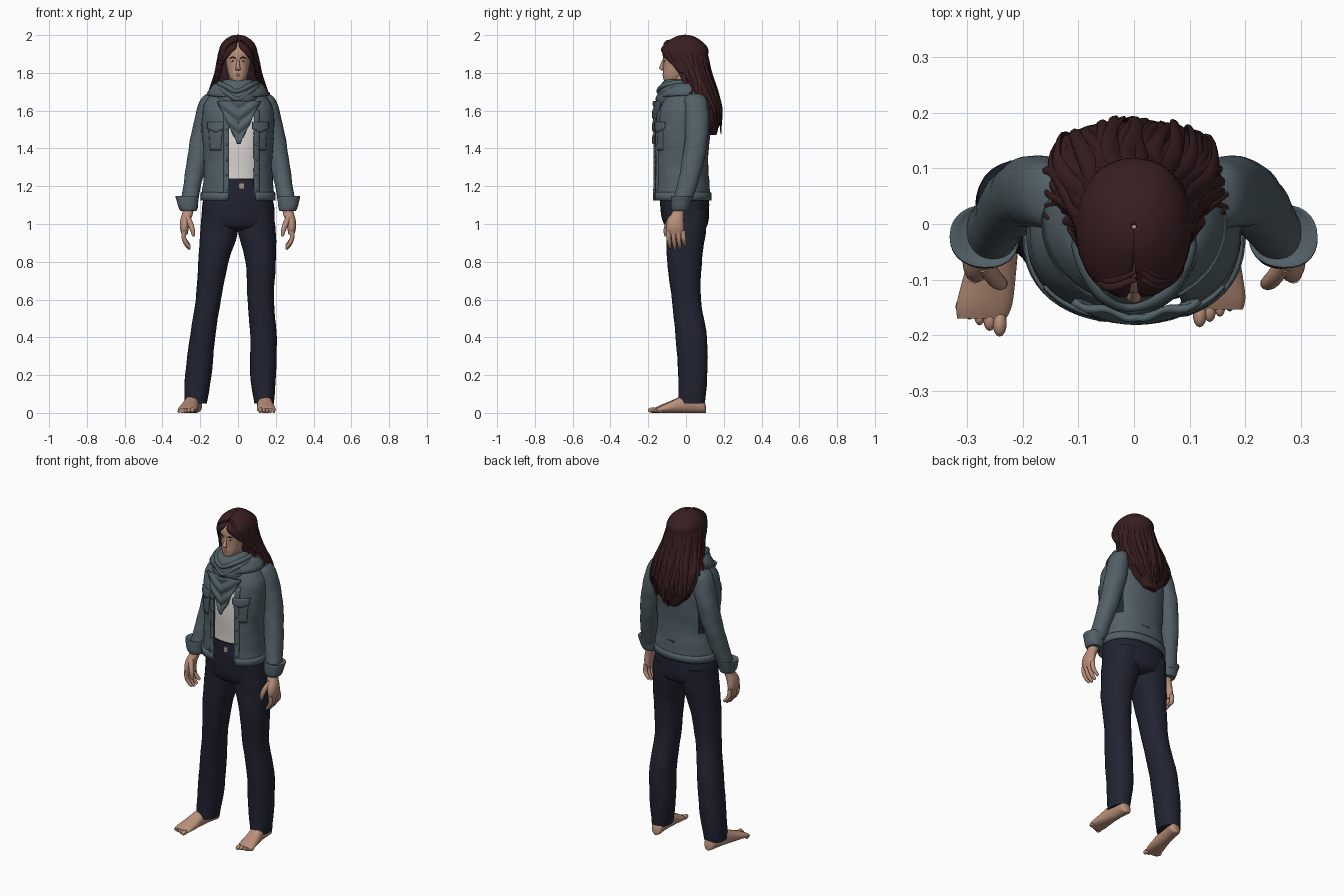
import bpy, bmesh, math, random
from mathutils import Vector
random.seed(4)
pi = math.pi

def material(name, r, g, b):
    m = bpy.data.materials.new(name)
    m.diffuse_color = (r, g, b, 1)
    return m
DENIM = material("grey blue denim", .085, .118, .138)
SCARF = material("grey scarf", .085, .122, .137)
NAVY = material("dark navy trousers", .015, .017, .032)
HAIR = material("dark red brown hair", .04, .013, .014)
SKIN = material("skin", .49, .28, .195)
LIPS = material("lips", .36, .16, .12)
WHITE = material("white cotton", .72, .69, .66)
METAL = material("buckle metal", .4, .3, .25)

def build(name, verts, faces, mat, thick=0):
    me = bpy.data.meshes.new(name)
    me.from_pydata([tuple(v) for v in verts], [], faces)
    bm = bmesh.new()
    bm.from_mesh(me)
    bmesh.ops.recalc_face_normals(bm, faces=bm.faces[:])
    bm.to_mesh(me)
    bm.free()
    me.materials.append(mat)
    me.shade_smooth()
    me.set_sharp_from_angle(angle=.9)
    ob = bpy.data.objects.new(name, me)
    bpy.context.collection.objects.link(ob)
    if thick:
        mod = ob.modifiers.new("thickness", 'SOLIDIFY')
        mod.thickness, mod.offset = thick, 0
    return ob

def spline(rows, k):
    out = []
    for i in range(len(rows) - 1):
        q = [rows[max(i - 1, 0)], rows[i], rows[i + 1], rows[min(i + 2, len(rows) - 1)]]
        for j in range(k):
            t = j / k
            out.append([.5 * (2*b + (c-a)*t + (2*a-5*b+4*c-d)*t*t + (3*b-a-3*c+d)*t**3)
                        for a, b, c, d in zip(*q)])
    return out + [list(rows[-1])]

def loft(name, rows, mat, axis='z', n=28, k=4, e=2.2, wr=0, wf=3, thick=0, ref=(1, 0, 0)):
    """Rows are x, y, z, half width, half depth and optionally left/right front gap."""
    R = spline(rows, k)
    gap = len(rows[0]) == 7
    m = n + 1 if gap else n
    V, F = [], []
    for i, r in enumerate(R):
        c, ru, rv = Vector(r[:3]), max(r[3], .001), max(r[4], .001)
        u, v = Vector((1, 0, 0)), Vector((0, 1, 0)) if axis == 'z' else Vector((0, 0, 1))
        if axis == 'path':
            t = (Vector(R[min(i+1, len(R)-1)][:3]) - Vector(R[max(i-1, 0)][:3])).normalized()
            u = Vector(ref)
            u = (u - t * t.dot(u)).normalized()
            v = t.cross(u)
        a, b = 0, 2 * pi
        if gap:
            a = math.asin(min(max(r[6], 0) / ru, .98) ** (e / 2))
            b = 2 * pi - math.asin(min(max(r[5], 0) / ru, .98) ** (e / 2))
        for j in range(m):
            p = a + (b - a) * j / n
            s, co = math.sin(p), -math.cos(p)
            w = 1 + wr * (math.sin(wf * p + 38 * r[2]) + .6 * math.sin(2 * p - 71 * r[2]))
            V.append(c + u * math.copysign(abs(s) ** (2/e), s) * ru * w
                     + v * math.copysign(abs(co) ** (2/e), co) * rv * w)
    for i in range(len(R) - 1):
        for j in range(n):
            j2 = j + 1 if gap else (j + 1) % n
            F.append((i*m + j, i*m + j2, (i+1)*m + j2, (i+1)*m + j))
    if not gap:
        F += [tuple(range(n)), tuple(range((len(R)-1)*m, len(R)*m))]
    return build(name, V, F, mat, thick)

def patch(name, fn, mat, nu=12, nv=8, thick=.008):
    V = [fn(i / nu, j / nv) for i in range(nu + 1) for j in range(nv + 1)]
    w = nv + 1
    F = [(i*w + j, i*w + j + 1, (i+1)*w + j + 1, (i+1)*w + j) for i in range(nu) for j in range(nv)]
    return build(name, V, F, mat, thick)

def ball(name, loc, size, mat):
    V = loft(name, [(loc[0], loc[1], loc[2] - size[2] * math.cos(a), size[0] * math.sin(a), size[1] * math.sin(a))
                    for a in [pi * i / 8 for i in range(9)]], mat, n=14, k=1, e=2)
    return V

# Trousers
loft("trouser_hips", [(0, -.01, 1.24, .15, .125), (0, -.01, 1.15, .18, .13), (0, -.005, 1.06, .193, .128),
                      (0, 0, .99, .185, .112), (0, 0, .965, .1, .07)], NAVY, wr=.006)
loft("trouser_leg_left", [(-.095, 0, 1.08, .09, .115), (-.1, 0, .96, .1, .105), (-.13, -.008, .8, .08, .092),
     (-.157, .002, .6, .067, .077), (-.188, .028, .4, .067, .083), (-.21, .036, .2, .07, .077),
     (-.225, .03, .05, .06, .07)], NAVY, wr=.009, k=6)
loft("trouser_leg_right", [(.095, 0, 1.08, .09, .115), (.1, 0, .96, .1, .105), (.12, -.008, .8, .08, .092),
     (.12, .002, .6, .07, .077), (.135, .028, .4, .07, .083), (.133, .036, .2, .068, .077),
     (.138, .03, .05, .052, .07)], NAVY, wr=.009, k=6)
loft("waistband", [(0, -.01, 1.195, .17, .135), (0, -.01, 1.238, .158, .133)], NAVY, k=2)
build("buckle", [(.02 + x * .014, -.147 + y * .005, 1.2 + z * .016) for x in (-1, 1) for y in (-1, 1) for z in (-1, 1)],
      [(0, 1, 3, 2), (4, 6, 7, 5), (0, 4, 5, 1), (2, 3, 7, 6), (0, 2, 6, 4), (1, 5, 7, 3)], METAL)

# Bare feet, big toe on the inner side
for side, heel, toe, length in ((-1, -.222, -.275, 1.06), (1, .135, .152, .96)):
    rows = []
    for y, w, h in ((.107, .012, .015), (.092, .033, .035), (.04, .037, .055), (-.02, .04, .045),
                    (-.08, .046, .031), (-.135, .05, .019), (-.16, .044, .012)):
        t = (.1 - y) / .27
        rows.append((heel + (toe - heel) * t, y * length if y < 0 else y, h, w, h))
    loft("foot", rows, SKIN, axis='y', n=20)
    for i in range(5):
        r = .016 - .0018 * i
        ball("toe", (toe - side * (.034 - i * .018), (-.168 + .007 * i) * length, r * .9), (r * .8, r * 1.5, r * .9), SKIN)

# Shirt
loft("shirt", [(0, -.015, 1.2, .14, .118), (0, -.015, 1.3, .145, .122), (0, -.015, 1.45, .155, .128),
               (0, -.01, 1.6, .14, .11), (0, -.005, 1.69, .07, .06)], WHITE, wr=.006)

# Open denim jacket body
G = (.048, .085)
JR = [(0, -.022, 1.13, .19, .147, .052, .095), (0, -.022, 1.2, .182, .143) + G, (0, -.026, 1.3, .175, .138) + G,
      (0, -.024, 1.4, .18, .14) + G, (0, -.02, 1.5, .187, .144) + G, (0, -.012, 1.6, .182, .136) + G,
      (0, -.005, 1.66, .158, .112, .05, .07), (0, 0, 1.7, .12, .09, .045, .045), (0, 0, 1.74, .085, .075, .03, .03)]
jacket = loft("jacket_body", JR, DENIM, n=48, e=2.3, wr=.008, thick=.01)
jacket.data.materials.append(NAVY)
for f in jacket.data.polygons:      # dark gaps below the arms
    c = f.center
    if abs(c.x) > .135 and .01 < c.y < .09 and 1.29 < c.z < 1.42:
        f.material_index = 1
JS = spline(JR, 8)
def front(x, z):
    r = min(JS, key=lambda q: abs(q[2] - z))
    return r[1] - r[4] * max(0, 1 - min(1, abs(x) / r[3]) ** 2.3) ** (1 / 2.3) - .006
loft("jacket_hem_band", [(0, -.022, 1.125, .194, .151, .052, .095), (0, -.022, 1.168, .191, .151, .05, .09)],
     DENIM, n=48, e=2.3, k=2, thick=.012)
for x0, x1 in ((-.075, -.048), (.085, .112)):
    patch("front_placket", lambda u, v: (x0 + (x1-x0)*u, front(x0 + (x1-x0)*u, 1.14 + .46*v), 1.14 + .46*v),
          DENIM, 3, 16)
    for i in range(5):
        z, x = 1.18 + i * .08, (x0 + x1) / 2
        ball("jacket_button", (x, front(x, z) - .004, z), (.006, .004, .006), DENIM)
for s in (-1, 1):
    def flap(u, v):
        x = s * (.118 + (u - .5) * .085)
        z = 1.54 - v * (.035 + .022 * (1 - abs(2*u - 1)))
        return (x, front(x, z) - .003, z)
    patch("pocket_flap", flap, DENIM, 10, 4)
    def pouch(u, v):
        x = s * (.118 + (u - .5) * (.075 - .02 * v))
        return (x, front(x, 1.53 - .14 * v) + .001, 1.53 - .14 * v)
    patch("chest_pocket", pouch, DENIM, 8, 8)
    def collar(u, v):
        p = .35 + u * (pi - .35)
        w = 1 + v * (.5 + .12 * (1 - u))
        return (s * .104 * w * math.sin(p), .005 - .092 * w * math.cos(p),
                1.735 + .02 * u - .062 * v ** 1.3 + .012 * math.sin(pi * v))
    patch("collar", collar, DENIM, 14, 5)

    # Sleeve and turned-up cuff
    loft("sleeve", [(s*.135, .045, 1.695, .02, .03), (s*.15, .05, 1.665, .045, .056), (s*.163, .055, 1.6, .056, .065),
         (s*.185, .058, 1.5, .058, .063), (s*.205, .048, 1.4, .056, .06), (s*.224, .03, 1.3, .052, .058),
         (s*.243, .005, 1.2, .047, .053), (s*.26, -.022, 1.11, .045, .05)], DENIM, wr=.016, wf=2, k=6)
    loft("cuff", [(s*.262, -.03, 1.068, .042, .043), (s*.264, -.03, 1.085, .05, .05), (s*.267, -.026, 1.12, .057, .054),
                  (s*.268, -.022, 1.148, .062, .056), (s*.262, -.018, 1.142, .045, .045)], DENIM, wr=.012, k=3)

    # Hand
    loft("palm", [(s*.264, -.032, 1.1, .03, .03), (s*.266, -.042, 1.06, .029, .032), (s*.278, -.055, 1.02, .028, .043),
                  (s*.284, -.058, .98, .024, .047), (s*.282, -.056, .945, .016, .042)], SKIN, n=18)
    for i in range(4):
        y, d = -.094 + i * .026, (.008, 0, .005, .02)[i]
        loft("finger", [(s*.286, y, .965, .013, .013), (s*.286, y + .003, .925, .0125, .0125),
                        (s*.272, y + .007, .89 + d * .6, .011, .011), (s*.255, y + .01, .866 + d, .007, .007)],
             SKIN, 'path', n=10, k=3)
    loft("thumb", [(s*.27, -.07, 1.035, .016, .02), (s*.252, -.095, 1.0, .015, .016), (s*.24, -.106, .965, .013, .013),
                   (s*.235, -.106, .935, .007, .008)], SKIN, 'path', n=10, k=3)

# Neck and head
loft("neck", [(0, -.01, 1.64, .058, .055), (0, -.02, 1.72, .049, .05), (0, -.025, 1.82, .048, .05)], SKIN)
loft("head", [(0, -.08, 1.747, .02, .027), (0, -.072, 1.757, .035, .044), (0, -.062, 1.785, .049, .06),
              (0, -.045, 1.83, .06, .076), (0, -.036, 1.87, .066, .086), (0, -.03, 1.92, .068, .09),
              (0, -.02, 1.965, .045, .062), (0, -.02, 1.98, .01, .015)], SKIN, e=2.25)
loft("nose", [(0, -.114, 1.876, .007, .006), (0, -.124, 1.85, .008, .009), (0, -.131, 1.828, .012, .011),
              (0, -.126, 1.817, .013, .01), (0, -.115, 1.811, .006, .004)], SKIN, n=14)
for s in (-1, 1):
    ball("eye", (s*.027, -.109, 1.863), (.013, .007, .006), WHITE)
    ball("iris", (s*.027, -.1145, 1.863), (.005, .003, .005), HAIR)
    loft("eyebrow", [(s*.012, -.121, 1.877, .002, .003), (s*.028, -.117, 1.882, .003, .004),
                     (s*.046, -.1, 1.876, .002, .002)], HAIR, 'path', n=8, ref=(0, 1, 0))
loft("lips", [(-.021, -.111, 1.789, .002, .002), (0, -.12, 1.79, .006, .007), (.021, -.111, 1.789, .002, .002)],
     LIPS, 'path', n=10, ref=(0, 1, 0))

# Draped scarf: neck wrap, folds and front point
loft("scarf_wrap", [(0, -.03, 1.765, .07, .07), (0, -.035, 1.755, .088, .085), (0, -.038, 1.72, .112, .103),
                    (0, -.038, 1.67, .118, .115), (0, -.038, 1.62, .105, .11)], SCARF, wr=.02, wf=4)
def bib(u, v):
    x = (2*u - 1) * (.108 * (1 - v) + .006)
    z = 1.65 - .225 * v
    return (x + .004, -.169 + 2.2 * x * x + .006 * math.sin(z * 95 - abs(x) * 75) + .02 * max(0, .25 - v), z)
patch("scarf_point", bib, SCARF, 20, 28, .012)
for i in range(5):
    z, w = 1.7 - i * .042, .098 + .006 * math.sin(i * 2)
    h = 1.745 - i * .016
    loft("scarf_fold", [(-w * .8, .03, h + .005, .008, .01), (-w, -.04, h, .013, .014),
                        (-w * .62, -.118, (h + z) / 2 + .004, .014, .015), (.006 * (i % 3 - 1), -.143 - .005 * min(i, 3), z, .011, .016),
                        (w * .62, -.118, (h + z) / 2 + .009, .014, .015), (w, -.04, h + .004, .013, .014),
                        (w * .8, .03, h, .008, .01)], SCARF, 'path', n=12, k=6, ref=(0, .6, .8))

# Hair: scalp cap with open face, long mane, then loose locks
loft("hair_cap", [(0, -.005, 1.998, .004, .004, 0, 0), (0, -.005, 1.99, .04, .045, 0, 0), (0, -.006, 1.962, .077, .09, .004, .004),
                  (0, -.008, 1.93, .095, .119, .012, .012), (0, -.006, 1.895, .1, .12, .046, .046),
                  (0, 0, 1.85, .1, .115, .078, .078), (0, .01, 1.8, .105, .11, .1, .1)],
     HAIR, n=40, wr=.006, wf=11, thick=.008)
loft("hair_mane", [(0, .03, 1.93, .082, .082), (0, .042, 1.8, .11, .083), (0, .082, 1.7, .14, .075),
                   (0, .125, 1.6, .14, .055), (0, .13, 1.53, .1, .045), (0, .135, 1.47, .04, .025)],
     HAIR, n=56, k=6, wr=.028, wf=13)
def lock(pts, width, a, wave):
    ph = random.uniform(0, 6)
    pts = spline(pts, 4)
    last = len(pts) - 1
    rows = []
    for i, p in enumerate(pts):
        t = i / last
        w = wave * t * math.sin(11 * t + ph)
        r = width * (.35 + 1.3 * t) if t < .5 else width * max(.12, 2 * (1 - t)) ** .6
        rows.append((p[0] - math.sin(a) * w, p[1] + math.cos(a) * w, p[2], r, r * .5))
    loft("hair_lock", rows, HAIR, 'path', n=8, k=1, e=2, ref=(-math.sin(a), math.cos(a), 0))
for i in range(46):
    a = -.15 + (pi + .3) * (i + random.random()) / 46
    c, s, k = math.cos(a), math.sin(a), random.uniform(.93, 1.05)
    pts = [(.025*c, -.01 + .03*s, 1.985), (.074*c, .075*s, 1.958), (.099*c, .108*s, 1.9),
           (.116*c*k, .03 + .098*s*k, 1.8), (.15*c*k, .068 + .095*s*k, 1.7)]
    if s < .35:
        pts += [(.17*c*k, .08 + .06*s, 1.655 - .03*random.random())]
    else:
        pts += [(.148*c*k, .112 + .075*s*k, 1.6), (.115*c, .125 + .06*s, 1.47 + .07*random.random() + .05*abs(c))]
    lock(pts, random.uniform(.011, .018), a, .014)
for s in (-1, 1):                   # locks framing the face
    for i in range(6):
        o = i * .011
        lock([(.008 + s*.004, -.098 + o*1.2, 1.972 + o*.3), (s*.05, -.112 + o, 1.945 + o*.3),
              (s*(.08 + o*.2), -.082 + o, 1.89), (s*(.09 + o*.3), -.04 + o, 1.82), (s*(.115 + o*.3), -.012 + o, 1.745),
              (s*(.145 + .03*random.random()), .0 + o, 1.67 + .03*random.random())],
             .014, 0 if s > 0 else pi, .012)
